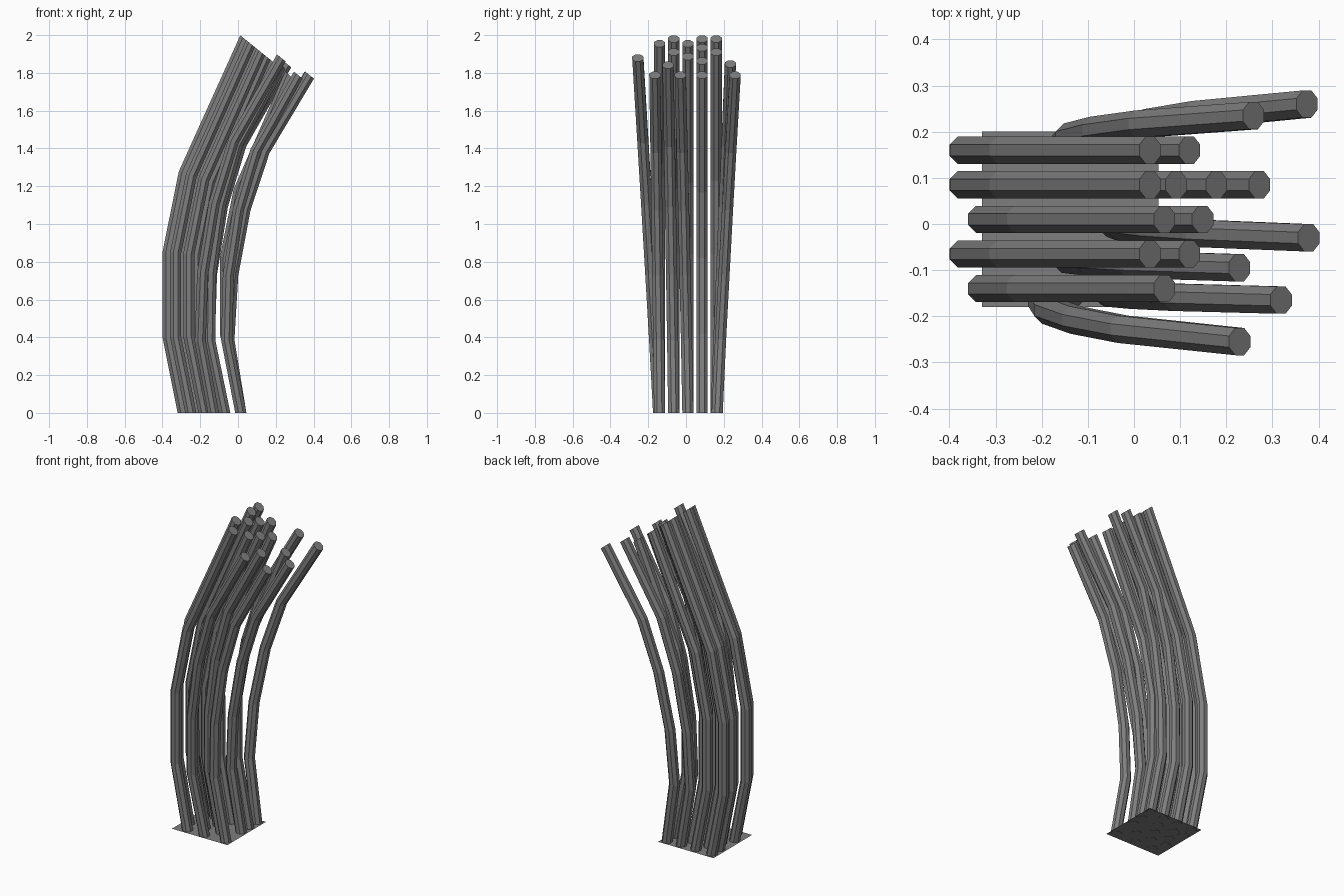
import bpy, bmesh, math
from mathutils import Vector

cube = bpy.data.objects.get("Cube")
if cube:
    bpy.data.objects.remove(cube, do_unlink=True)

grey = bpy.data.materials.new("dark grey")
grey.use_nodes = True
grey.diffuse_color = (0.21, 0.21, 0.21, 1)
grey.node_tree.nodes["Principled BSDF"].inputs["Base Color"].default_value = grey.diffuse_color

RADIUS, SIDES = 0.032, 8

# Bent centre lines: x, z, tilt in degrees
UPRIGHT = [(-.29, 0, 0), (-.37, .4, -3), (-.37, .85, 5), (-.285, 1.27, 18), (.035, 1.98, 39)]
SPLAYED = [(-.29, 0, 0), (-.373, .37, -3), (-.373, .75, 4), (-.323, 1.14, 12),
           (-.225, 1.5, 22), (.035, 1.98, 39)]


def add_object(name, bm):
    bmesh.ops.recalc_face_normals(bm, faces=bm.faces)
    mesh = bpy.data.meshes.new(name)
    bm.to_mesh(mesh)
    bm.free()
    mesh.materials.append(grey)
    bpy.context.collection.objects.link(bpy.data.objects.new(name, mesh))


def stalk(name, path, depth, y, lean_x=0, lean_y=0):
    """Sweep an octagon along a path moved 'depth' toward the inside of the bend."""
    bm = bmesh.new()
    rings = []
    for x, z, tilt in path:
        t = math.radians(tilt)
        across = Vector((math.cos(t), 0, -math.sin(t)))
        f = z / path[-1][1]
        centre = Vector((x + lean_x * f, y + lean_y * f, z)) + across * depth
        ring = []
        for i in range(SIDES):
            a = math.tau * (i + .5) / SIDES
            ring.append(bm.verts.new(centre + RADIUS * (across * math.cos(a) + Vector((0, math.sin(a), 0)))))
        rings.append(ring)
    for low, high in zip(rings, rings[1:]):
        for i in range(SIDES):
            j = (i + 1) % SIDES
            bm.faces.new((low[i], low[j], high[j], high[i]))
    bm.faces.new(rings[0])
    bm.faces.new(rings[-1])
    add_object(name, bm)


# Upright stalks in rows: row y -> depths
rows = {.16: (0, .11), .085: (0, .073, .185, .305), .01: (.04, .147),
        -.065: (0, .11), -.14: (.04,)}
for y, depths in rows.items():
    for d in depths:
        stalk("upright_stalk", UPRIGHT, d, y)

# Splayed stalks: depth, y, lean in x, lean in y
for d, y, lx, ly in [(.305, .165, .103, .095), (.21, .16, .061, .075), (.305, .01, .107, -.04),
                     (.22, -.065, .023, -.03), (.305, -.14, .047, -.025), (.16, -.145, .07, -.11)]:
    stalk("splayed_stalk", SPLAYED, d, y, lx, ly)

# Thin ground sheet
bm = bmesh.new()
bm.faces.new([bm.verts.new(p) for p in
              ((-.33, -.18, .002), (.053, -.18, .002), (.053, .2, .002), (-.33, .2, .002))])
add_object("base_sheet", bm)
